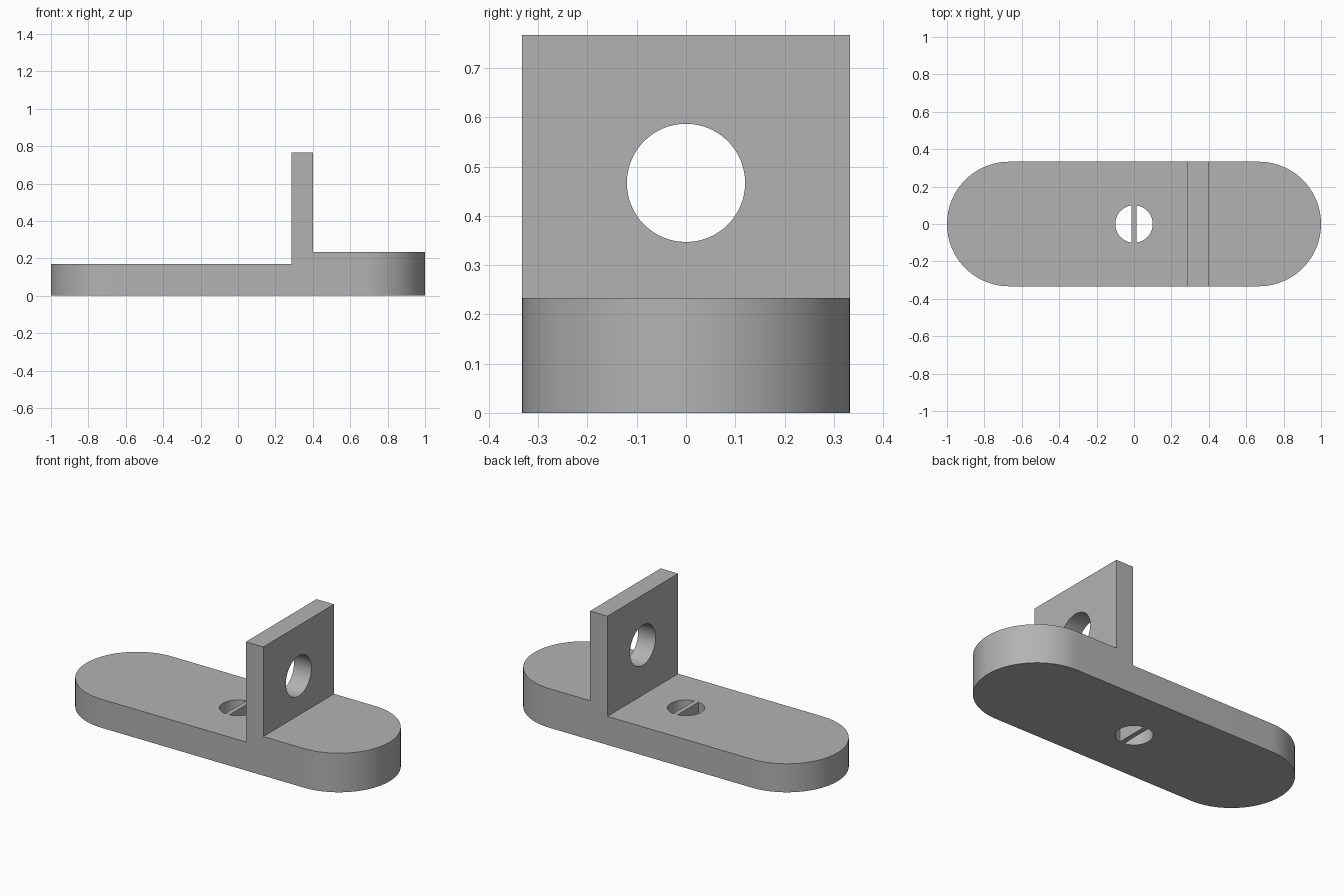
import bpy, bmesh
from math import sin, cos, pi, asin
from mathutils import Vector

HALF_WIDTH = 0.333
PLATE_TOP = 0.767
HOLE_RADIUS = 0.10
WEB_HALF = 0.014

cube = bpy.data.objects.get("Cube")
if cube:
    bpy.data.objects.remove(cube, do_unlink=True)

grey = bpy.data.materials.new("plain_grey")
grey.use_nodes = True
colour = (0.45, 0.45, 0.45, 1)
grey.diffuse_color = colour
grey.node_tree.nodes["Principled BSDF"].inputs["Base Color"].default_value = colour


def prism(name, points, offset):
    """Extrude a closed outline along the offset vector."""
    bm = bmesh.new()
    face = bm.faces.new([bm.verts.new(p) for p in points])
    extruded = bmesh.ops.extrude_face_region(bm, geom=[face])["geom"]
    verts = [v for v in extruded if isinstance(v, bmesh.types.BMVert)]
    bmesh.ops.translate(bm, verts=verts, vec=Vector(offset))
    bmesh.ops.recalc_face_normals(bm, faces=bm.faces)
    mesh = bpy.data.meshes.new(name)
    bm.to_mesh(mesh)
    bm.free()
    mesh.materials.append(grey)
    obj = bpy.data.objects.new(name, mesh)
    bpy.context.collection.objects.link(obj)
    return obj


def arc(radius, start, end, steps):
    angles = [start + (end - start) * i / steps for i in range(steps + 1)]
    return [(radius * cos(a), radius * sin(a)) for a in angles]


def combine(obj, cutter, operation):
    """Apply a boolean and discard the cutter."""
    cutter.hide_render = True
    mod = obj.modifiers.new(operation.lower(), "BOOLEAN")
    mod.operation, mod.solver, mod.object = operation, "EXACT", cutter
    bpy.context.view_layer.objects.active = obj
    bpy.ops.object.modifier_apply(modifier=mod.name)
    bpy.data.objects.remove(cutter, do_unlink=True)


# Stepped side profile: low base, upright plate, thicker end
profile = [(-1.1, 0), (1.1, 0), (1.1, 0.233), (0.4, 0.233),
           (0.4, PLATE_TOP), (0.285, PLATE_TOP), (0.285, 0.17), (-1.1, 0.17)]
bracket = prism("bracket", [(x, -0.5, z) for x, z in profile], (0, 1, 0))

# Rounded ends from a capsule-shaped outline
end = 1 - HALF_WIDTH
capsule = [(x + end, y) for x, y in arc(HALF_WIDTH, -pi / 2, pi / 2, 48)]
capsule += [(-x, -y) for x, y in capsule]
outline = prism("outline", [(x, y, -0.1) for x, y in capsule], (0, 0, 1.2))
combine(bracket, outline, "INTERSECT")

# Round hole through the upright plate
ring = arc(0.12, 0, 2 * pi, 64)[:-1]
plate_hole = prism("plate_hole", [(0.2, y, z + 0.467) for y, z in ring], (0.3, 0, 0))
combine(bracket, plate_hole, "DIFFERENCE")

# Two half-round holes in the base, leaving a thin web between them
limit = pi / 2 - asin(WEB_HALF / HOLE_RADIUS)
for side in (-1, 1):
    half = [(side * x, y, -0.1) for x, y in arc(HOLE_RADIUS, -limit, limit, 32)]
    combine(bracket, prism("base_hole", half, (0, 0, 0.5)), "DIFFERENCE")

# Smooth curved walls, crisp corners
bpy.ops.object.select_all(action="DESELECT")
bracket.select_set(True)
bpy.context.view_layer.objects.active = bracket
bpy.ops.object.shade_smooth_by_angle(angle=pi / 6)
